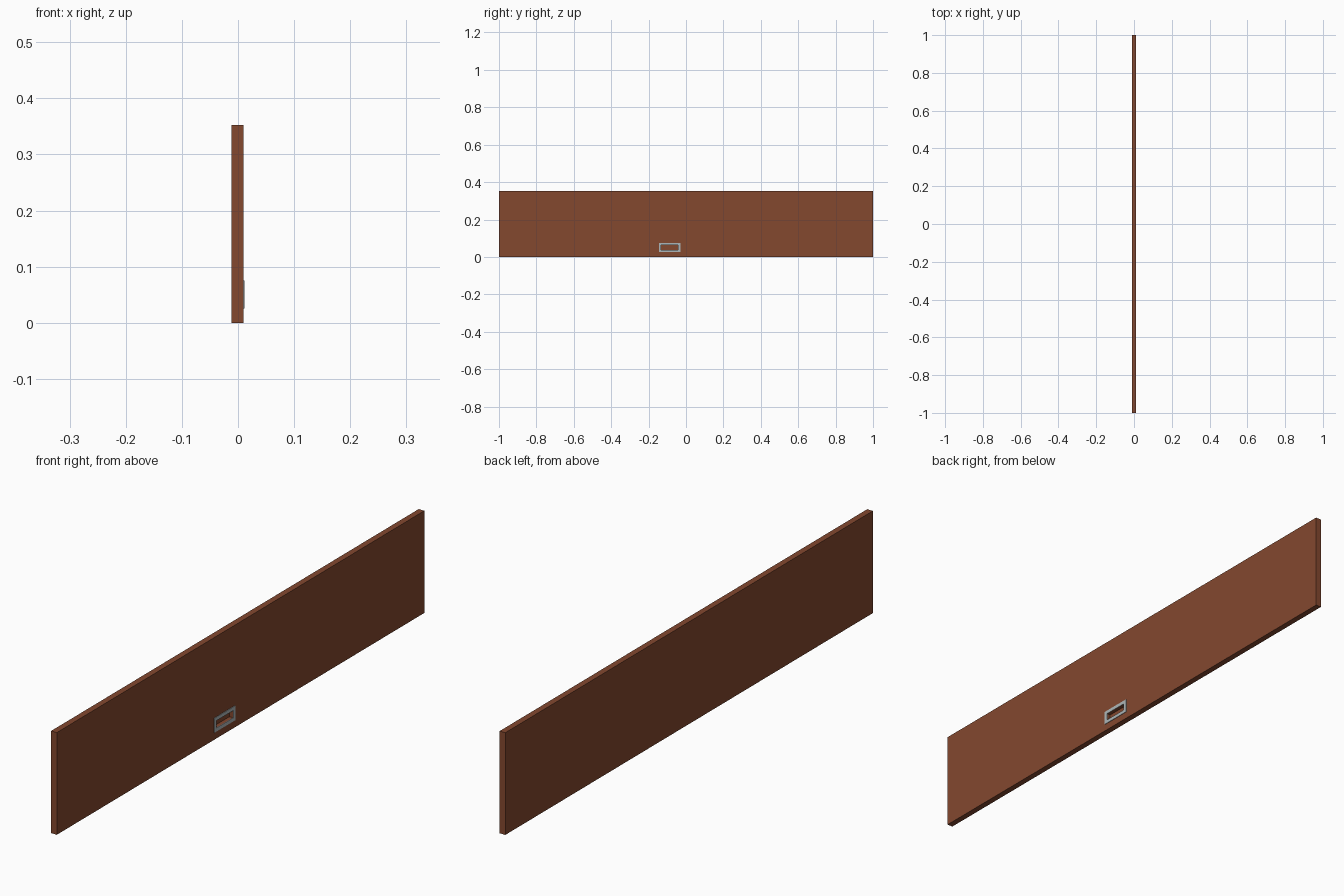
import bpy, bmesh

if "Cube" in bpy.data.objects:
    bpy.data.objects.remove(bpy.data.objects["Cube"])


def material(name, rgb):
    m = bpy.data.materials.new(name)
    m.diffuse_color = (*rgb, 1)
    m.use_nodes = True
    m.node_tree.nodes["Principled BSDF"].inputs["Base Color"].default_value = m.diffuse_color
    return m


def box(name, lo, hi, mat=None):
    bm = bmesh.new()
    bmesh.ops.create_cube(bm, size=1)
    for v in bm.verts:
        for i in range(3):
            v.co[i] = hi[i] if v.co[i] > 0 else lo[i]
    me = bpy.data.meshes.new(name)
    bm.to_mesh(me)
    bm.free()
    ob = bpy.data.objects.new(name, me)
    bpy.context.collection.objects.link(ob)
    if mat:
        me.materials.append(mat)
    return ob


def cut(ob, cutter):
    mod = ob.modifiers.new("cut", 'BOOLEAN')
    mod.operation = 'DIFFERENCE'
    mod.solver = 'EXACT'
    mod.object = cutter
    cutter.hide_render = True
    cutter.hide_viewport = True
    cutter.display_type = 'WIRE'


wood = material("brown_wood", (0.23, 0.065, 0.028))
metal = material("brushed_metal", (0.42, 0.47, 0.48))

FACE = 0.0098                     # front surface of the panel
OUT = 0.0117                      # front surface of the pull frame
Y0, Y1, Z0, Z1 = -0.145, -0.03, 0.025, 0.075
RIM = 0.0125

# Long flat drawer front
panel = box("drawer_panel", (-0.0117, -1, 0), (FACE, 1, 0.352), wood)

# Shallow finger pocket cut into the panel
pocket = box("pocket_cutter", (-0.003, Y0 + RIM, Z0 + RIM),
             (0.05, Y1 - RIM, Z1 - RIM), wood)
cut(panel, pocket)

# Raised rectangular rim around the pocket
rim = box("pull_frame", (FACE, Y0, Z0), (OUT, Y1, Z1), metal)
opening = box("frame_cutter", (-0.05, Y0 + RIM, Z0 + RIM),
              (0.05, Y1 - RIM, Z1 - RIM), metal)
cut(rim, opening)
